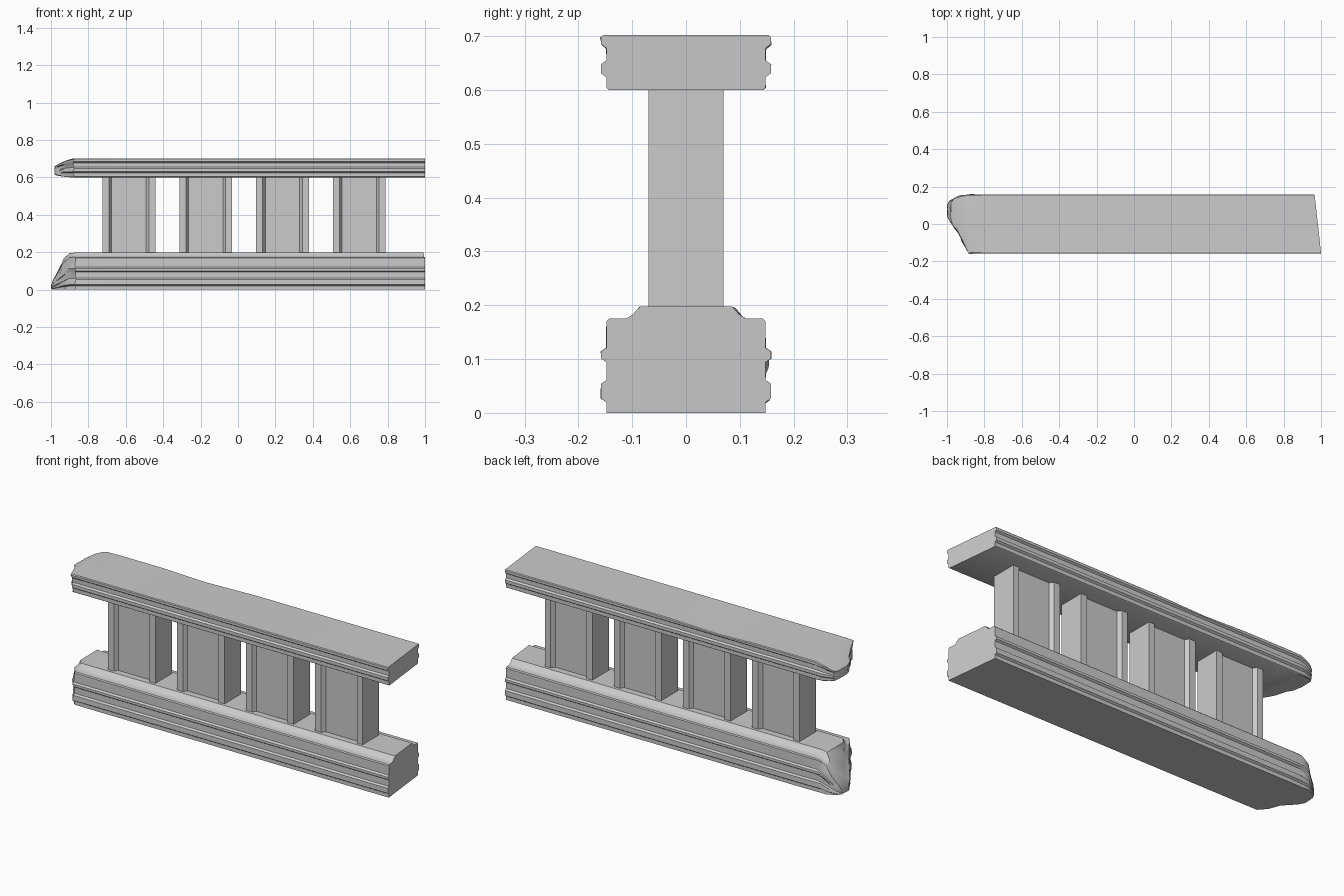
import bpy, bmesh, random

if "Cube" in bpy.data.objects:
    bpy.data.objects.remove(bpy.data.objects["Cube"])

random.seed(4)


def finish(bm, name, angle=0.6):
    bmesh.ops.recalc_face_normals(bm, faces=bm.faces)
    me = bpy.data.meshes.new(name)
    bm.to_mesh(me)
    bm.free()
    ob = bpy.data.objects.new(name, me)
    bpy.context.collection.objects.link(ob)
    bpy.ops.object.select_all(action='DESELECT')
    ob.select_set(True)
    bpy.context.view_layer.objects.active = ob
    bpy.ops.object.shade_smooth_by_angle(angle=angle)
    return ob


def skin(bm, rings):
    """Bridge equal-length rings of points and cap both ends."""
    loops = [[bm.verts.new(p) for p in r] for r in rings]
    n = len(loops[0])
    for a, b in zip(loops, loops[1:]):
        for i in range(n):
            j = (i + 1) % n
            bm.faces.new((a[i], a[j], b[j], b[i]))
    bm.faces.new(loops[0])
    bm.faces.new(loops[-1])


def rail(name, half, broken, chip=0.0):
    """Moulded rail: slanted clean end on the right, broken end on the left.
    broken rows: x, centre y, y scale, z low, z high, jitter."""
    prof = half + [(-y, z) for y, z in reversed(half)]
    z0, z1 = half[0][1], half[-1][1]
    rings = [[(0.983 - y * 0.11, y, z) for y, z in prof]]
    # long body, with a shallow worn dip along the back top edge
    for x, dip in ((0.0, 0), (-0.3, chip), (-0.55, 0), (-0.80, 0)):
        rings.append([(x, y, z - (dip if y > 0.1 and z > z1 - 0.01 else 0))
                      for y, z in prof])
    for x, yc, sy, lo, hi, jit in broken:
        ring = []
        for y, z in prof:
            f = (z - z0) / (z1 - z0)
            j = random.uniform(-jit, jit)
            ring.append((max(-1, x + j), yc + y * sy + j * 0.4, lo + f * (hi - lo)))
        rings.append(ring)
    bm = bmesh.new()
    skin(bm, rings)
    finish(bm, name)


# Base rail with two beads and a raised plinth strip on top
rail("base_rail",
     [(0.148, 0), (0.148, 0.02), (0.158, 0.027), (0.158, 0.054), (0.148, 0.061),
      (0.148, 0.094), (0.158, 0.101), (0.158, 0.114), (0.148, 0.121),
      (0.148, 0.17), (0.143, 0.175), (0.112, 0.175), (0.1, 0.182), (0.085, 0.198)],
     [(-0.87, 0, 1, 0, 0.198, 0.004),
      (-0.90, 0.02, 0.85, 0, 0.195, 0.006),
      (-0.93, 0.05, 0.66, 0, 0.165, 0.006),
      (-0.955, 0.06, 0.52, 0, 0.11, 0.006),
      (-0.983, 0.07, 0.36, 0, 0.065, 0.004),
      (-0.998, 0.075, 0.2, 0, 0.03, 0.002)])

# Handrail with two beads
rail("top_rail",
     [(0.142, 0.6), (0.148, 0.604), (0.148, 0.624), (0.158, 0.631), (0.158, 0.648),
      (0.148, 0.655), (0.148, 0.678), (0.158, 0.685), (0.158, 0.698), (0.154, 0.702)],
     [(-0.88, 0, 1, 0.6, 0.701, 0.004),
      (-0.915, 0.03, 0.78, 0.602, 0.692, 0.006),
      (-0.945, 0.055, 0.56, 0.606, 0.68, 0.005),
      (-0.968, 0.065, 0.42, 0.61, 0.668, 0.004),
      (-0.98, 0.07, 0.24, 0.616, 0.66, 0.002)],
     chip=0.008)

# Four balusters: edge bars with a recessed panel front and back
quarter = [(0.141, 0.07), (0.106, 0.07), (0.092, 0.05)]
right = quarter[::-1] + [(x, -y) for x, y in quarter]
section = right + [(-x, -y) for x, y in right]
for k in range(4):
    cx = -0.583 + 0.4105 * k
    bm = bmesh.new()
    skin(bm, [[(cx + x, y, z) for x, y in section] for z in (0.19, 0.605)])
    finish(bm, f"baluster_{k + 1}")
